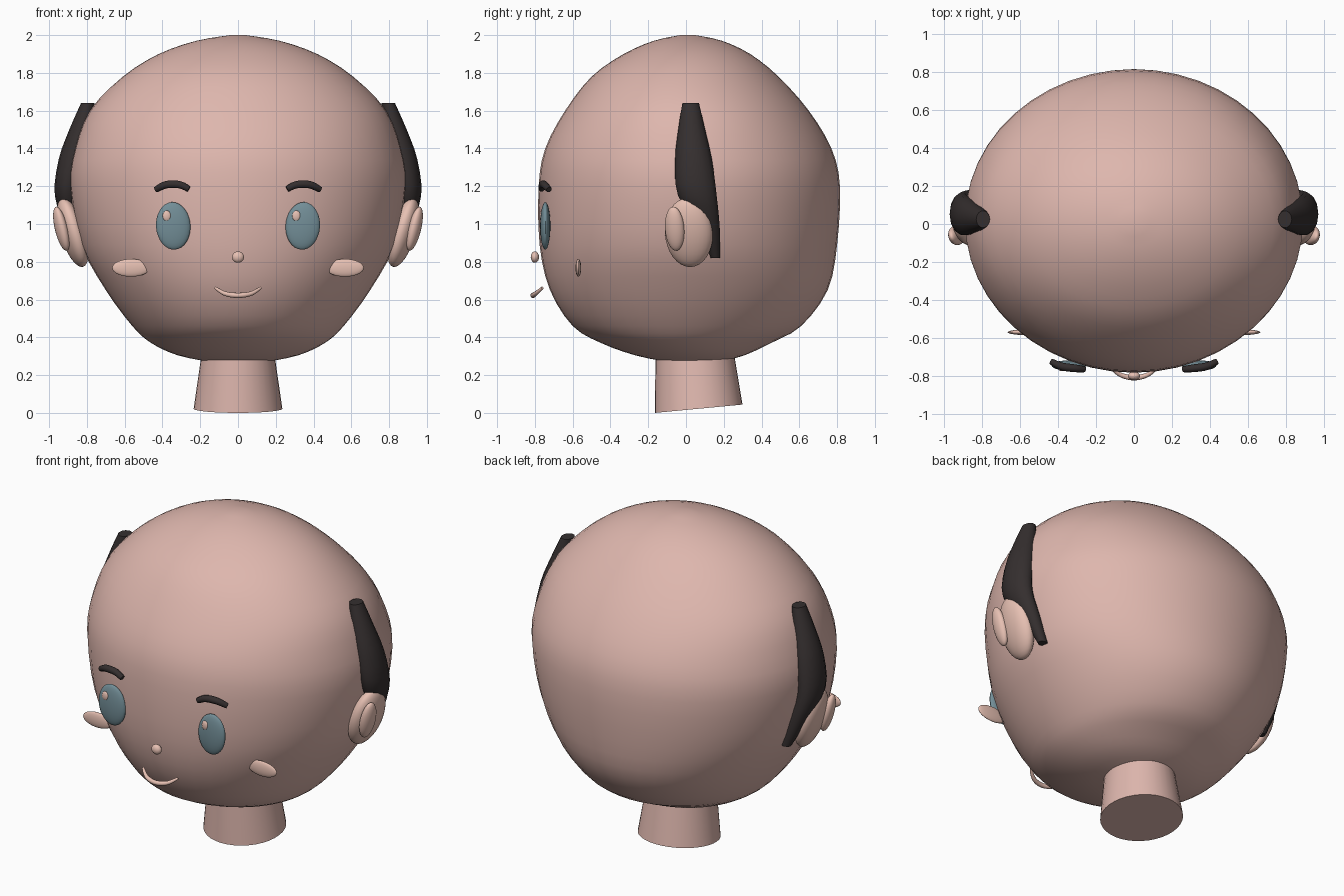
import bpy, bmesh, math
from mathutils import Vector, Euler

cube = bpy.data.objects.get("Cube")
if cube:
    bpy.data.objects.remove(cube, do_unlink=True)


def material(name, rgb):
    m = bpy.data.materials.new(name)
    m.use_nodes = True
    m.diffuse_color = (*rgb, 1)
    m.node_tree.nodes["Principled BSDF"].inputs["Base Color"].default_value = (*rgb, 1)
    return m


SKIN = material("skin", (0.73, 0.47, 0.42))
WARM = material("warm_skin", (0.80, 0.53, 0.45))
HAIR = material("dark_hair", (0.035, 0.028, 0.028))
EYE = material("eye_blue_grey", (0.17, 0.27, 0.31))


def add_mesh(name, bm, mat):
    bmesh.ops.recalc_face_normals(bm, faces=bm.faces)
    mesh = bpy.data.meshes.new(name)
    bm.to_mesh(mesh)
    bm.free()
    mesh.materials.append(mat)
    ob = bpy.data.objects.new(name, mesh)
    bpy.context.collection.objects.link(ob)
    bpy.ops.object.select_all(action="DESELECT")
    ob.select_set(True)
    bpy.context.view_layer.objects.active = ob
    bpy.ops.object.shade_smooth_by_angle(angle=math.radians(40))
    return ob


def spline(rows, steps):
    """Smooth the rows of a profile with extra rows between them."""
    out = []
    for i in range(len(rows) - 1):
        p = [Vector(rows[min(max(i + k, 0), len(rows) - 1)]) for k in (-1, 0, 1, 2)]
        for s in range(steps):
            t = s / steps
            out.append(p[1] + 0.5 * t * ((p[2] - p[0])
                       + t * (2 * p[0] - 5 * p[1] + 4 * p[2] - p[3])
                       + t * t * (3 * p[1] - p[0] - 3 * p[2] + p[3])))
    return out + [Vector(rows[-1])]


def loft(name, rows, sides, mat, steps=1, tilts=None):
    """Stack elliptical rings: height, centre x, centre y, radius x, radius y."""
    bm = bmesh.new()
    rings = []
    for i, (z, cx, cy, rx, ry) in enumerate(spline(rows, steps)):
        slope = tilts[i] if tilts else 0
        ring = []
        for k in range(sides):
            a = math.tau * k / sides
            ring.append(bm.verts.new((cx + rx * math.cos(a), cy + ry * math.sin(a),
                                      z + slope * math.sin(a))))
        rings.append(ring)
    for lo, hi in zip(rings, rings[1:]):
        for k in range(sides):
            n = (k + 1) % sides
            bm.faces.new((lo[k], lo[n], hi[n], hi[k]))
    bm.faces.new(rings[0])
    bm.faces.new(rings[-1])
    return add_mesh(name, bm, mat)


def ellipsoid(name, loc, radii, mat, rot=(0, 0, 0)):
    bm = bmesh.new()
    bmesh.ops.create_uvsphere(bm, u_segments=28, v_segments=16, radius=1)
    turn = Euler([math.radians(a) for a in rot]).to_matrix()
    for v in bm.verts:
        v.co = turn @ Vector([c * r for c, r in zip(v.co, radii)]) + Vector(loc)
    return add_mesh(name, bm, mat)


def tube(name, points, radius, mat, end=0.7):
    curve = bpy.data.curves.new(name, "CURVE")
    curve.dimensions = "3D"
    curve.bevel_depth = radius
    curve.bevel_resolution = 3
    curve.use_fill_caps = True
    path = spline(points, 5)
    line = curve.splines.new("POLY")
    line.points.add(len(path) - 1)
    for i, (pt, co) in enumerate(zip(line.points, path)):
        pt.co = (*co, 1)
        pt.radius = end + (1 - end) * math.sin(math.pi * i / (len(path) - 1))
    line.use_smooth = True
    curve.materials.append(mat)
    ob = bpy.data.objects.new(name, curve)
    bpy.context.collection.objects.link(ob)
    bpy.ops.object.select_all(action="DESELECT")
    ob.select_set(True)
    bpy.context.view_layer.objects.active = ob
    bpy.ops.object.convert(target="MESH")


# Head: height, half width, front, back
HEAD = [(0.27, 0.15, -0.10, 0.18), (0.305, 0.32, -0.27, 0.31), (0.37, 0.46, -0.45, 0.45),
        (0.46, 0.56, -0.60, 0.61), (0.65, 0.70, -0.72, 0.75), (0.89, 0.83, -0.775, 0.80),
        (1.2, 0.89, -0.78, 0.815), (1.4, 0.865, -0.745, 0.77), (1.6, 0.785, -0.64, 0.65),
        (1.78, 0.61, -0.50, 0.49), (1.9, 0.42, -0.33, 0.34), (1.97, 0.22, -0.17, 0.19),
        (2.0, 0.04, -0.03, 0.05)]
loft("head", [(z, 0, (f + b) / 2, w, (b - f) / 2) for z, w, f, b in HEAD], 48, SKIN, 3)

# Neck with a slanted base
loft("neck", [(0.022, 0, 0.067, 0.235, 0.232), (0.4, 0, 0.04, 0.18, 0.2)], 36, SKIN,
     tilts=(0.022, 0))

# Nose and mouth
ellipsoid("nose", (0, -0.80, 0.825), (0.032, 0.022, 0.03), WARM)
tube("mouth", [(-0.12, -0.76, 0.662), (-0.07, -0.795, 0.632), (0, -0.81, 0.622),
               (0.07, -0.795, 0.632), (0.12, -0.76, 0.662)], 0.014, WARM, 0.5)

for side, s in (("left", 1), ("right", -1)):
    # Eye, highlight, brow and cheek
    ellipsoid(side + "_eye", (s * 0.343, -0.745, 0.99), (0.091, 0.027, 0.126), EYE,
              (0, s * 4, 0))
    ellipsoid(side + "_eye_highlight", (s * 0.343 - 0.034, -0.765, 1.043),
              (0.022, 0.01, 0.028), WARM)
    tube(side + "_brow", [(s * 0.26, -0.765, 1.185), (s * 0.31, -0.76, 1.208),
                          (s * 0.38, -0.75, 1.208), (s * 0.435, -0.725, 1.182)],
         0.021, HAIR, 0.75)
    ellipsoid(side + "_cheek", (s * 0.566, -0.57, 0.768), (0.1, 0.015, 0.047), WARM)

    # Ear with its raised inner fold
    ellipsoid(side + "_ear", (s * 0.875, 0.015, 0.955), (0.065, 0.128, 0.19), WARM,
              (0, s * 17, s * -8))
    ellipsoid(side + "_ear_fold", (s * 0.935, -0.06, 0.975), (0.033, 0.052, 0.12), WARM,
              (0, s * 14, s * -15))

    # Sideburn curving down behind the ear
    loft(side + "_sideburn",
         [(0.82, s * 0.80, 0.155, 0.03, 0.025), (0.98, s * 0.86, 0.125, 0.05, 0.055),
          (1.15, s * 0.905, 0.06, 0.065, 0.105), (1.34, s * 0.875, 0.04, 0.075, 0.1),
          (1.5, s * 0.83, 0.03, 0.063, 0.073), (1.64, s * 0.795, 0.025, 0.036, 0.045)],
         14, HAIR, 3, )
